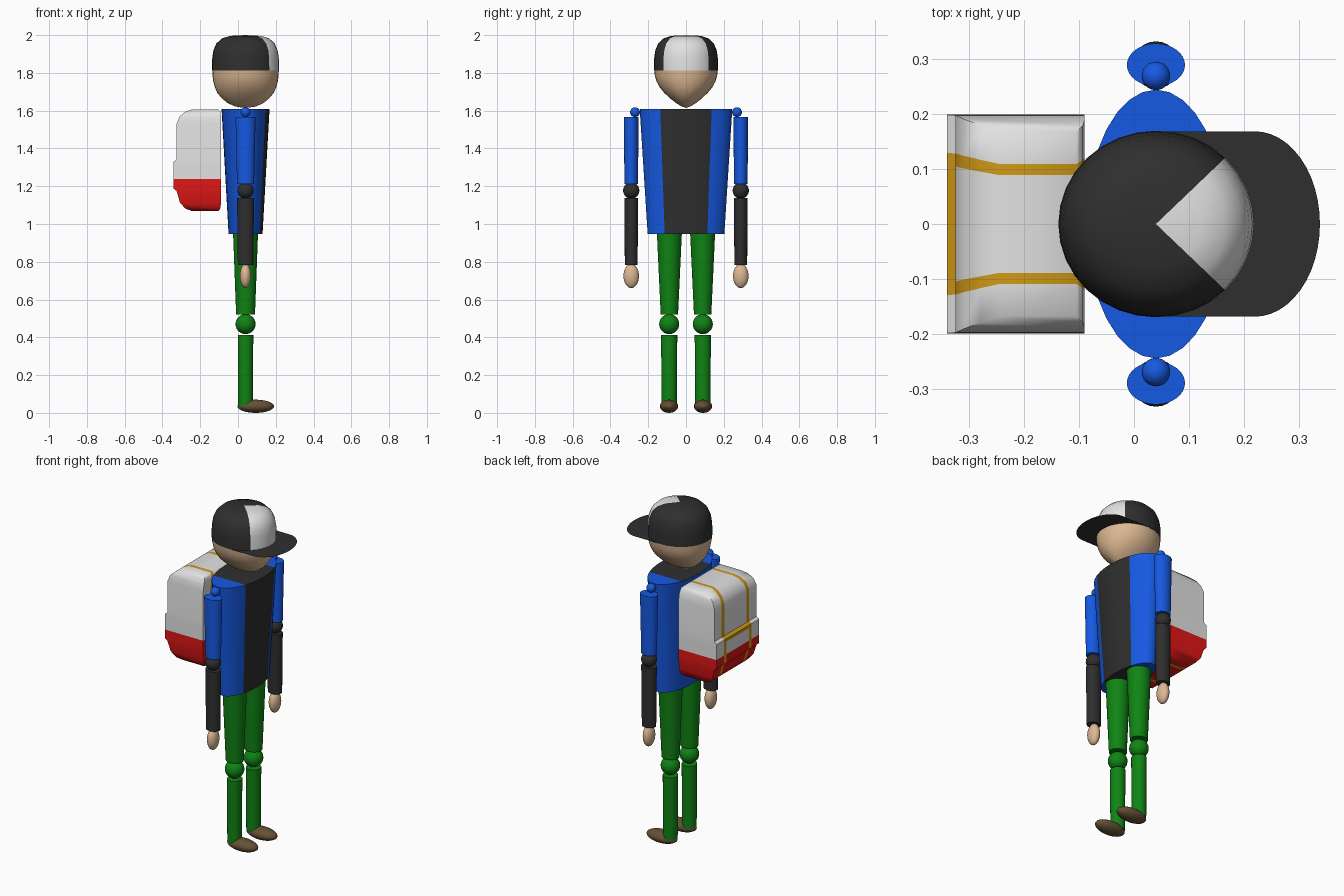
import bpy, bmesh, math

if "Cube" in bpy.data.objects:
    bpy.data.objects.remove(bpy.data.objects["Cube"])

N = 32
CX = 0.04  # body axis


def material(name, rgb):
    m = bpy.data.materials.new(name)
    m.diffuse_color = (*rgb, 1)
    m.use_nodes = True
    m.node_tree.nodes["Principled BSDF"].inputs["Base Color"].default_value = m.diffuse_color
    return m


BLUE = material("blue", (0.008, 0.10, 0.76))
BLACK = material("charcoal", (0.028, 0.028, 0.028))
WHITE = material("white", (0.76, 0.76, 0.76))
SKIN = material("skin", (0.72, 0.48, 0.29))
GREEN = material("green", (0.005, 0.23, 0.007))
BROWN = material("brown", (0.13, 0.08, 0.035))
RED = material("red", (0.76, 0.008, 0.008))
GOLD = material("gold", (0.62, 0.32, 0.008))


def finish(name, bm, mats, angle=40):
    bmesh.ops.remove_doubles(bm, verts=bm.verts, dist=1e-5)
    bmesh.ops.recalc_face_normals(bm, faces=bm.faces)
    me = bpy.data.meshes.new(name)
    bm.to_mesh(me)
    bm.free()
    for m in mats:
        me.materials.append(m)
    ob = bpy.data.objects.new(name, me)
    bpy.context.collection.objects.link(ob)
    bpy.ops.object.select_all(action='DESELECT')
    ob.select_set(True)
    bpy.context.view_layer.objects.active = ob
    bpy.ops.object.shade_smooth_by_angle(angle=math.radians(angle))
    return ob


def loft(name, rows, mats, cx=CX, cy=0.0, panel=0, caps=True):
    """Stack of elliptical rings (z, rx, ry); the 2*panel front columns get material 1."""
    bm = bmesh.new()
    rings = [[bm.verts.new((cx + rx * math.cos(2 * math.pi * i / N),
                            cy + ry * math.sin(2 * math.pi * i / N), z)) for i in range(N)]
             for z, rx, ry in rows]
    for i in range(-N // 2, N // 2):
        for a, b in zip(rings, rings[1:]):
            f = bm.faces.new((a[i], a[(i + 1) % N], b[(i + 1) % N], b[i]))
            f.material_index = int(-panel <= i < panel)
    for ring, row in ((rings[0], rows[0]), (rings[-1], rows[-1])):
        if not caps or row[1] < 1e-4:
            continue
        for i in range(-N // 4, N // 4):  # cap in strips running front to back
            ids = [i % N, (i + 1) % N, (N // 2 - i - 1) % N, (N // 2 - i) % N]
            f = bm.faces.new([ring[k] for k in dict.fromkeys(ids)])
            f.material_index = int(-panel <= i < panel)
    return finish(name, bm, mats)


def ball(name, center, radii, mat):
    bm = bmesh.new()
    bmesh.ops.create_uvsphere(bm, u_segments=24, v_segments=14, radius=1)
    for v in bm.verts:
        v.co = [c + r * p for c, r, p in zip(center, radii, v.co)]
    return finish(name, bm, [mat], 60)


# Head with narrow chin
loft("head", [(1.812, .176, .168), (1.785, .175, .165), (1.755, .171, .156),
              (1.725, .163, .140), (1.695, .150, .116), (1.665, .125, .084),
              (1.64, .095, .052), (1.622, .055, .022), (1.614, 0, 0)],
     [SKIN], caps=False)

# Cap crown with white front wedge
loft("cap_crown", [(1.812, .178, .17)] +
     [(z, .178 * r, .17 * r) for z, r in ((1.88, .99), (1.92, .955), (1.955, .87),
                                          (1.982, .71), (1.996, .46), (2.0, 0))],
     [BLACK, WHITE], panel=4, caps=False)

# Cap brim, a flat sheet
bm = bmesh.new()
outline = [(CX, .169), (CX, -.169)]
outline += [(.22 + .119 * math.cos(t), .169 * math.sin(t))
            for t in (math.pi * (k / 24 - .5) for k in range(25))]
bm.faces.new([bm.verts.new((x, y, 1.812)) for x, y in outline])
finish("cap_brim", bm, [BLACK])

# Torso: blue jacket with dark shirt panel
loft("torso", [(.947, .09, .203), (1.608, .127, .245)], [BLUE, BLACK], panel=3)

for s, side in ((-1, "right"), (1, "left")):
    # Arm
    ay = .29 * s
    ball("shoulder_" + side, (CX, .27 * s, 1.592), (.026, .026, .026), BLUE)
    loft("upper_arm_" + side, [(1.212, .045, .036), (1.566, .053, .039)], [BLUE], cy=ay)
    ball("elbow_" + side, (CX, ay, 1.177), (.043, .043, .043), BLACK)
    loft("forearm_" + side, [(.783, .041, .034), (1.138, .045, .036)], [BLACK], cy=ay)
    ball("hand_" + side, (CX, ay, .725), (.03, .041, .064), SKIN)
    # Leg
    ly = .089 * s
    loft("thigh_" + side, [(.522, .05, .046), (.95, .066, .066)], [GREEN], cy=.088 * s)
    ball("knee_" + side, (CX, ly, .47), (.053, .053, .053), GREEN)
    loft("shin_" + side, [(.04, .039, .04), (.413, .041, .043)], [GREEN], cy=ly)
    ball("shoe_" + side, (.094, .09 * s, .035), (.097, .048, .035), BROWN)

# Backpack: rows of (z, back x, front x, half width), columns split for the straps
rows = [(1.069, -.245, -.105, .165), (1.082, -.28, -.093, .18), (1.115, -.308, -.09, .192),
        (1.175, -.325, -.09, .199), (1.187, -.341, -.09, .2), (1.238, -.341, -.09, .2),
        (1.312, -.341, -.09, .199), (1.33, -.341, -.09, .199), (1.342, -.325, -.09, .198),
        (1.53, -.325, -.09, .198), (1.568, -.31, -.09, .191), (1.594, -.28, -.093, .18),
        (1.606, -.245, -.105, .168)]
cols = [-1, -.65, -.53, .53, .65, 1]
bm = bmesh.new()
rings = [[bm.verts.new((xb, c * h, z)) for c in cols] +
         [bm.verts.new((xf, c * h, z)) for c in reversed(cols)] for z, xb, xf, h in rows]
for r, (a, b) in enumerate(zip(rings, rings[1:])):
    for i in range(12):
        j = (i + 1) % 12
        f = bm.faces.new((a[i], a[j], b[j], b[i]))
        strap = i in (1, 3, 7, 9)
        band = r in (6, 7) and i == 2
        f.material_index = 2 if strap or band else int(r < 5)
for ring, base in ((rings[0], 1), (rings[-1], 0)):
    for i in range(5):
        f = bm.faces.new((ring[i], ring[i + 1], ring[10 - i], ring[11 - i]))
        f.material_index = 2 if i in (1, 3) else base
finish("backpack", bm, [WHITE, RED, GOLD], 50)
